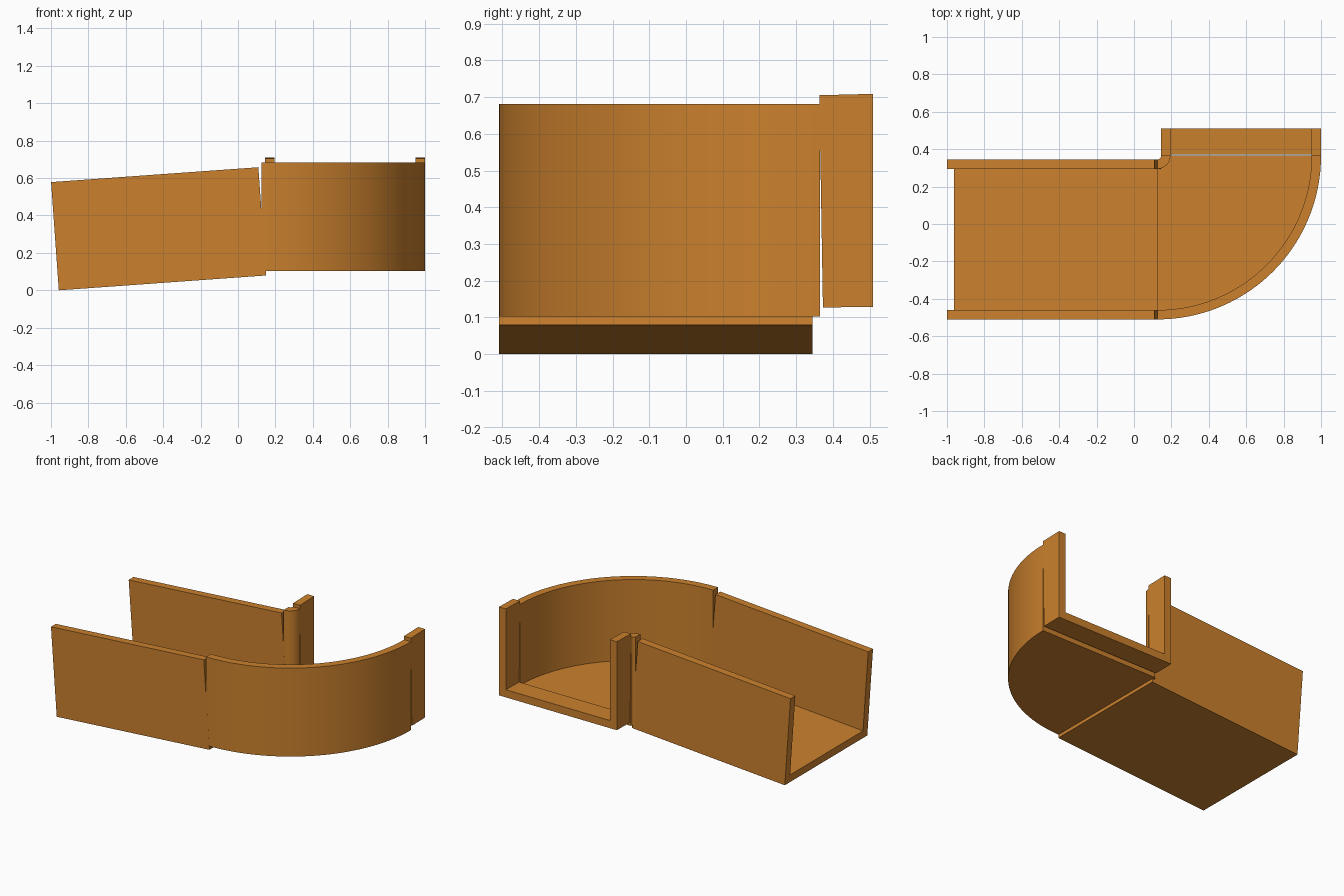
import bpy, bmesh, math
from mathutils import Vector

cube = bpy.data.objects.get("Cube")
if cube:
    bpy.data.objects.remove(cube, do_unlink=True)

WIDTH, HEIGHT, WALL, FLOOR = 0.855, 0.58, 0.05, 0.05

orange = bpy.data.materials.new("warm_orange")
orange.use_nodes = True
colour = (0.6, 0.22, 0.027, 1)
orange.diffuse_color = colour
orange.node_tree.nodes["Principled BSDF"].inputs["Base Color"].default_value = colour

# U-shaped cross-section: distance across, height
PROFILE = [(0, 0), (WIDTH, 0), (WIDTH, HEIGHT), (WIDTH - WALL, HEIGHT),
           (WIDTH - WALL, FLOOR), (WALL, FLOOR), (WALL, HEIGHT), (0, HEIGHT)]


def channel(name, frames):
    """Sweep the U profile through frames of (origin, across, up)."""
    bm = bmesh.new()
    rings = []
    for origin, across, up in frames:
        o, a, u = Vector(origin), Vector(across), Vector(up)
        rings.append([bm.verts.new(o + a * s + u * h) for s, h in PROFILE])
    n = len(PROFILE)
    for r0, r1 in zip(rings, rings[1:]):
        for i in range(n):
            j = (i + 1) % n
            bm.faces.new((r0[i], r0[j], r1[j], r1[i]))
    # End caps: left wall, floor and right wall as quads
    for ring in (rings[0], rings[-1]):
        for quad in ((0, 5, 6, 7), (0, 1, 4, 5), (1, 2, 3, 4)):
            bm.faces.new([ring[k] for k in quad])
    bmesh.ops.recalc_face_normals(bm, faces=bm.faces)
    mesh = bpy.data.meshes.new(name)
    bm.to_mesh(mesh)
    bm.free()
    mesh.materials.append(orange)
    obj = bpy.data.objects.new(name, mesh)
    bpy.context.collection.objects.link(obj)
    return obj


# Sloping straight channel
tilt = math.radians(4.1)
along = Vector((math.cos(tilt), 0, math.sin(tilt)))
up = Vector((-math.sin(tilt), 0, math.cos(tilt)))
start = Vector((-0.958, 0.345, 0))
channel("sloping_channel", [(start + along * d, (0, -1, 0), up) for d in (0, 1.111)])

# Level quarter-turn bend
centre, inner, steps = Vector((0.125, 0.365, 0.102)), 0.02, 48
frames = []
for k in range(steps + 1):
    a = math.pi / 2 * k / steps
    out = Vector((math.sin(a), -math.cos(a), 0))
    frames.append((centre + out * inner, out, (0, 0, 1)))
bend = channel("curved_channel", frames)

# Short outlet channel, slightly raised and tipped
channel("outlet_channel", [
    ((0.145, 0.373, 0.127), (1, 0, 0), (0, -0.017, 0.997)),
    ((0.145, 0.51, 0.129), (1, 0, 0), (0, 0, 1))])

bpy.ops.object.select_all(action='DESELECT')
bend.select_set(True)
bpy.context.view_layer.objects.active = bend
bpy.ops.object.shade_smooth_by_angle(angle=math.radians(30))
